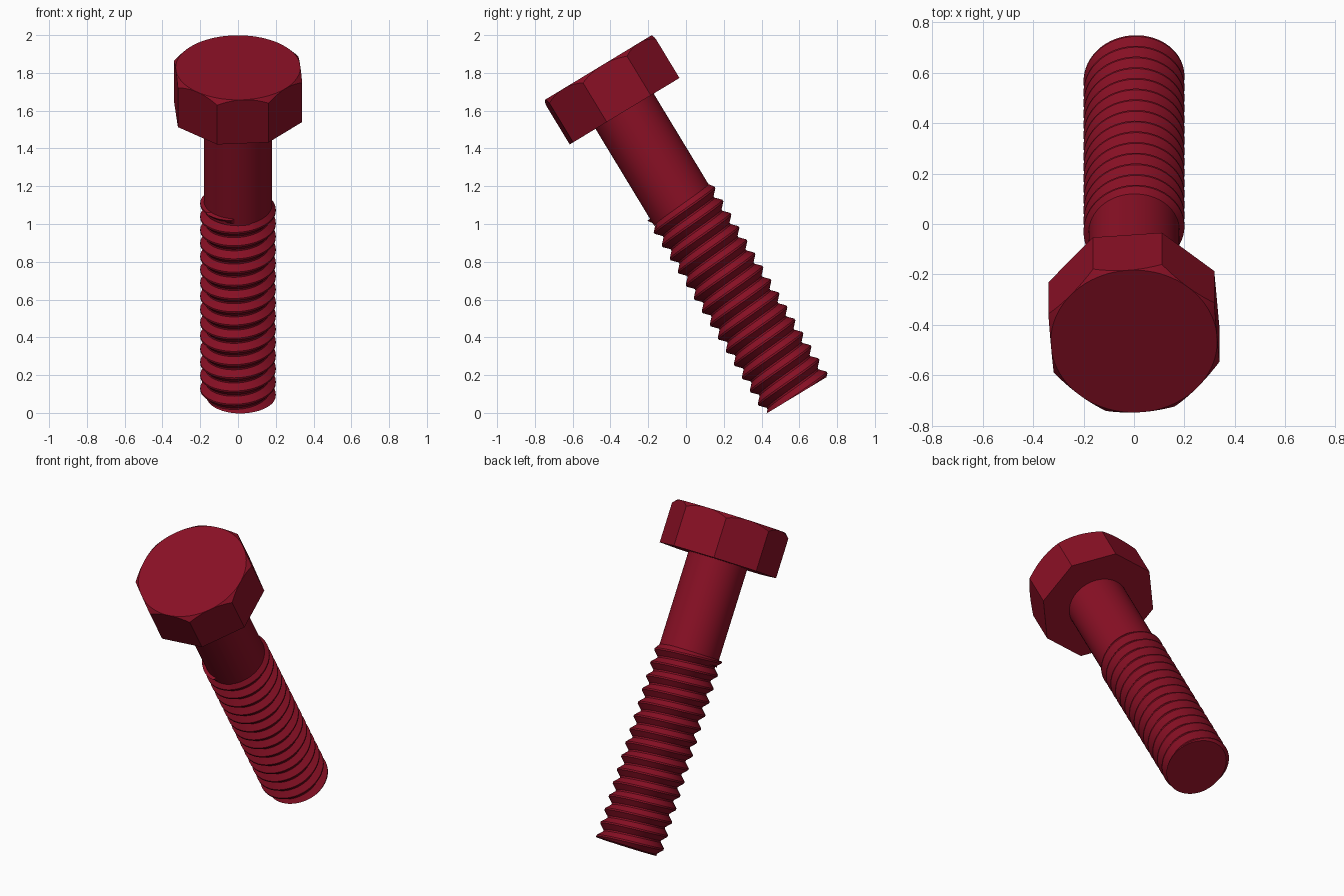
import bpy, bmesh, math
from mathutils import Matrix

if "Cube" in bpy.data.objects:
    bpy.data.objects.remove(bpy.data.objects["Cube"])

TAU = 2 * math.pi
# Local frame: head top at the origin, bolt pointing down -z, then tilted into place
PLACE = Matrix.Translation((0, -0.465, 1.828)) @ Matrix.Rotation(math.radians(31.2), 4, 'X')

red = bpy.data.materials.new("dark_crimson")
red.diffuse_color = (0.25, 0.005, 0.018, 1)
red.use_nodes = True
red.node_tree.nodes["Principled BSDF"].inputs["Base Color"].default_value = red.diffuse_color


def polar(r, a, s):
    return (r * math.cos(a), r * math.sin(a), -s)


def loft(name, rings, closed=True):
    """Skin rings of equal point count, cap both ends, place in the scene."""
    bm = bmesh.new()
    vs = [[bm.verts.new(p) for p in ring] for ring in rings]
    n = len(vs[0])
    for a, b in zip(vs, vs[1:]):
        for j in range(n if closed else n - 1):
            k = (j + 1) % n
            bm.faces.new((a[j], b[j], b[k], a[k]))
    bmesh.ops.remove_doubles(bm, verts=bm.verts, dist=1e-5)
    edges = [e for e in bm.edges if e.is_boundary]
    bmesh.ops.holes_fill(bm, edges=edges, sides=0)
    bmesh.ops.recalc_face_normals(bm, faces=bm.faces)
    me = bpy.data.meshes.new(name)
    bm.to_mesh(me)
    bm.free()
    ob = bpy.data.objects.new(name, me)
    bpy.context.collection.objects.link(ob)
    me.materials.append(red)
    ob.matrix_world = PLACE
    bpy.ops.object.select_all(action='DESELECT')
    ob.select_set(True)
    bpy.context.view_layer.objects.active = ob
    bpy.ops.object.shade_smooth_by_angle(angle=math.radians(25))
    return ob


# Eight-sided head with a conical chamfer on top
FLAT, PER = 0.33, 10
top, rim, base = [], [], []
for i in range(8 * PER):
    off = (i % PER) / PER * TAU / 8 - TAU / 16
    a = math.radians(27) + TAU / 16 + (i // PER) * TAU / 8 + off
    r = FLAT / math.cos(off)
    top.append(polar(FLAT, a, 0))
    rim.append(polar(r, a, r - FLAT))
    base.append(polar(r, a, 0.27))
loft("bolt_head", [top, rim, base])

# Smooth shank
SHANK, SEG = 0.18, 64
loft("shank", [[polar(SHANK, TAU * j / SEG, s) for j in range(SEG)] for s in (0.26, 0.87)])

# Right-handed helical thread, one column of profile points per angle
PITCH, START, END = 0.0818, 0.828, 2.028
ROOT, CREST = 0.17, 0.2
KNOTS = [(-0.06, CREST), (0.06, CREST), (0.44, ROOT), (0.56, ROOT)]


def radius(t):
    """Thread radius at phase t, where whole numbers are crests."""
    d = abs(t - round(t))
    k = min(max((d - 0.06) / 0.38, 0), 1)
    return CREST + (ROOT - CREST) * k


columns = []
for j in range(SEG + 1):
    a = TAU * j / SEG
    shift = 0.903 - PITCH * (a + math.pi / 2) / TAU
    col = []
    for turn in range(-3, 18):
        for f, _ in KNOTS:
            s = min(max(shift + PITCH * (turn + f), START), END)
            r = radius((s - shift) / PITCH)
            if s <= START:
                r = SHANK - 0.002
            elif s < 0.862:
                r = max(r, SHANK - 0.002)
            col.append(polar(r, a, s))
    columns.append(col)
loft("thread", columns, closed=False)
